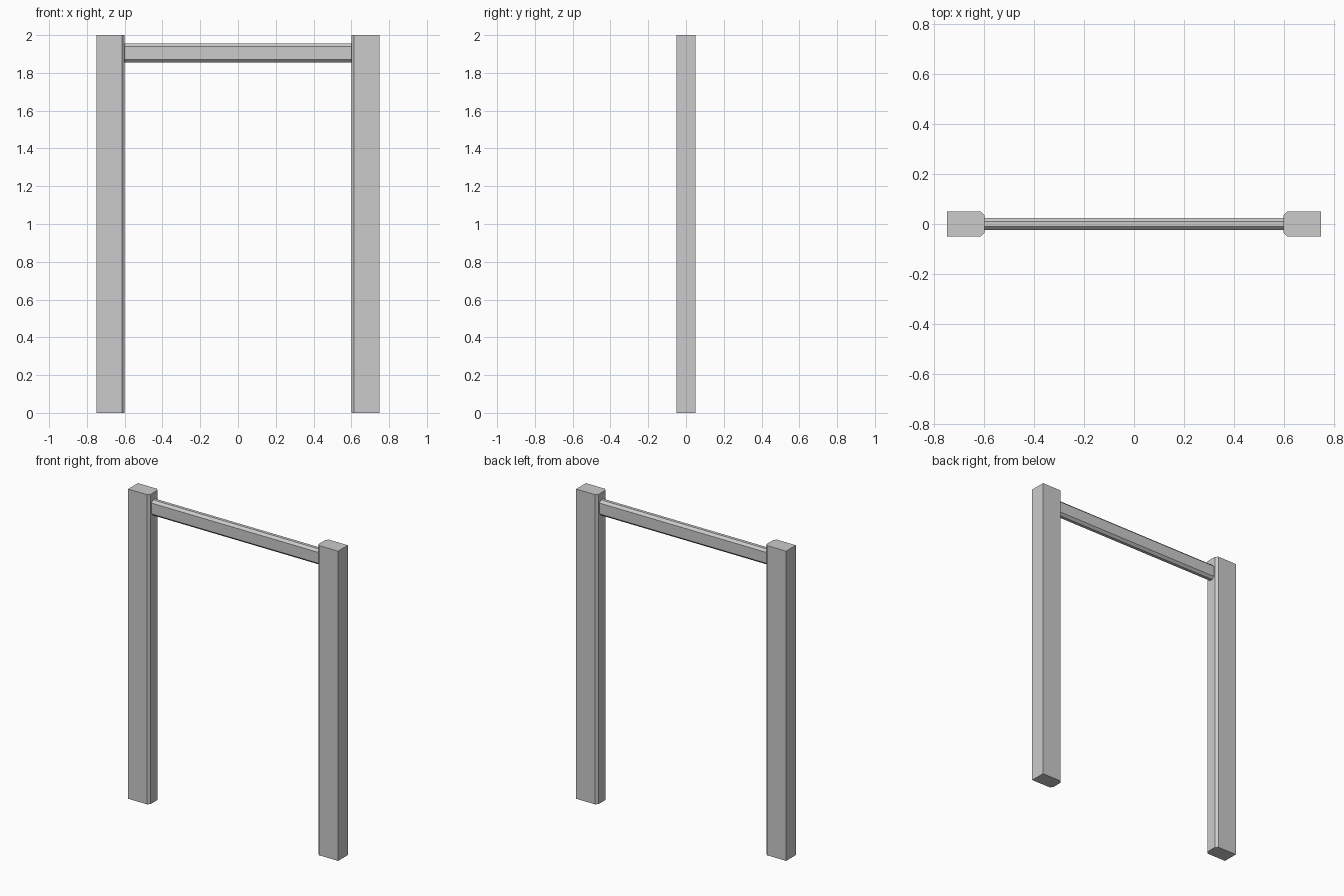
import bpy, bmesh

if "Cube" in bpy.data.objects:
    bpy.data.objects.remove(bpy.data.objects["Cube"])


def extrude_profile(name, points, direction):
    """Close a flat outline and extrude it along a direction."""
    bm = bmesh.new()
    face = bm.faces.new([bm.verts.new(p) for p in points])
    result = bmesh.ops.extrude_face_region(bm, geom=[face], use_keep_orig=True)
    moved = [g for g in result["geom"] if isinstance(g, bmesh.types.BMVert)]
    bmesh.ops.translate(bm, verts=moved, vec=direction)
    bmesh.ops.recalc_face_normals(bm, faces=bm.faces)
    mesh = bpy.data.meshes.new(name)
    bm.to_mesh(mesh)
    bm.free()
    obj = bpy.data.objects.new(name, mesh)
    bpy.context.collection.objects.link(obj)
    return obj


# Upright posts, chamfered on the two inner corners only
INNER, OUTER, HALF_DEPTH, CHAMFER = 0.6, 0.75, 0.05, 0.015
for name, side in (("left_post", -1), ("right_post", 1)):
    outline = [(OUTER, -HALF_DEPTH), (OUTER, HALF_DEPTH),
               (INNER + CHAMFER, HALF_DEPTH), (INNER, HALF_DEPTH - CHAMFER),
               (INNER, -HALF_DEPTH + CHAMFER), (INNER + CHAMFER, -HALF_DEPTH)]
    extrude_profile(name, [(side * x, y, 0) for x, y in outline], (0, 0, 2))

# Crossbar with all four long edges chamfered
half_y, half_z, mid_z = 0.025, 0.05, 1.905
corner = [(half_y, half_z - CHAMFER), (half_y - CHAMFER, half_z)]
quarter = corner + [(-y, z) for y, z in reversed(corner)]
outline = quarter + [(-y, -z) for y, z in quarter]
extrude_profile("crossbar", [(-INNER, y, mid_z + z) for y, z in outline],
                (2 * INNER, 0, 0))
